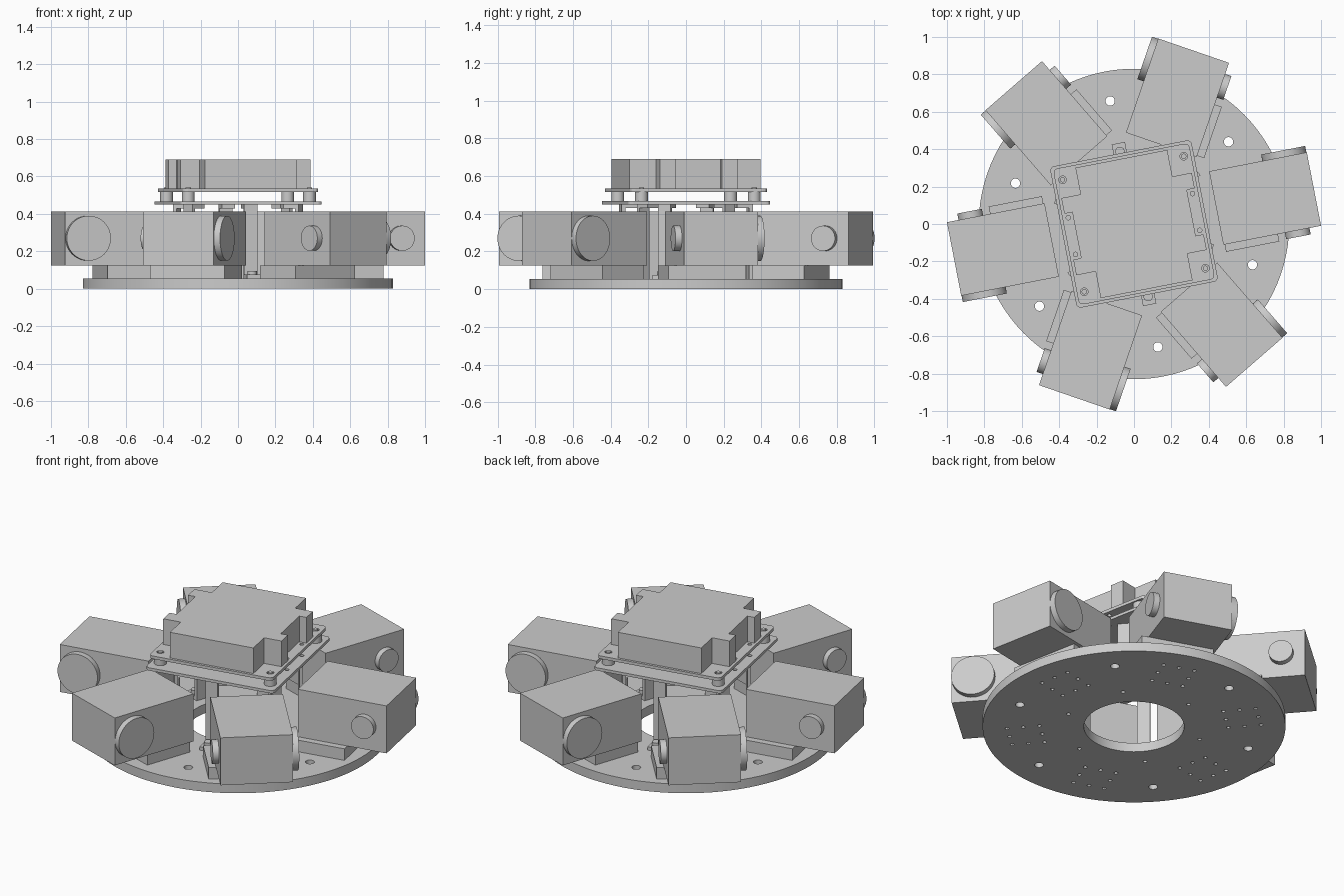
import bpy, bmesh, math
from mathutils import Matrix, Vector

old = bpy.data.objects.get("Cube")
if old:
    bpy.data.objects.remove(old, do_unlink=True)

grey = bpy.data.materials.new("light_grey")
grey.use_nodes = True
GREY = (0.6, 0.6, 0.6, 1)
grey.diffuse_color = GREY
grey.node_tree.nodes["Principled BSDF"].inputs["Base Color"].default_value = GREY

TURN = math.radians(11)
SIXTH = math.pi / 3


def finish(name, bm, angle=TURN):
    mesh = bpy.data.meshes.new(name)
    bm.to_mesh(mesh)
    bm.free()
    mesh.materials.append(grey)
    ob = bpy.data.objects.new(name, mesh)
    ob.rotation_euler.z = angle
    bpy.context.collection.objects.link(ob)
    return ob


def add_box(bm, u, v, z):
    size = Vector((u[1] - u[0], v[1] - v[0], z[1] - z[0]))
    mid = Vector((sum(u), sum(v), sum(z))) / 2
    bmesh.ops.create_cube(bm, size=1, matrix=Matrix.Translation(mid) @ Matrix.Diagonal(size).to_4x4())


def add_cyl(bm, mid, r, depth, axis="Z", sides=24):
    rot = Matrix.Rotation(math.pi / 2, 4, "X") if axis == "Y" else Matrix()
    bmesh.ops.create_cone(bm, cap_ends=True, segments=sides, radius1=r, radius2=r,
                          depth=depth, matrix=Matrix.Translation(mid) @ rot)


def smooth(ob):
    bpy.ops.object.select_all(action="DESELECT")
    ob.select_set(True)
    bpy.context.view_layer.objects.active = ob
    bpy.ops.object.shade_smooth_by_angle(angle=math.radians(30))


def cut(ob, cutter):
    cutter.hide_render = True
    mod = ob.modifiers.new("holes", "BOOLEAN")
    mod.operation, mod.solver, mod.object = "DIFFERENCE", "EXACT", cutter
    bpy.context.view_layer.update()
    done = bpy.data.meshes.new_from_object(ob.evaluated_get(bpy.context.evaluated_depsgraph_get()))
    ob.modifiers.clear()
    ob.data = done
    bpy.data.objects.remove(cutter, do_unlink=True)


def prism(name, outline, z0, z1):
    bm = bmesh.new()
    face = bm.faces.new([bm.verts.new((x, y, z0)) for x, y in outline])
    top = bmesh.ops.extrude_face_region(bm, geom=[face])
    bmesh.ops.translate(bm, vec=(0, 0, z1 - z0),
                        verts=[g for g in top["geom"] if isinstance(g, bmesh.types.BMVert)])
    bmesh.ops.recalc_face_normals(bm, faces=bm.faces)
    return finish(name, bm)


# Round base plate with a centre opening and screw holes
bm = bmesh.new()
add_cyl(bm, (0, 0, 0.0275), 0.83, 0.055, sides=96)
base = finish("base_plate", bm)
bm = bmesh.new()
add_cyl(bm, (0, 0, 0), 0.275, 0.3, sides=64)
for k in range(6):
    ang = k * SIXTH
    for r, hole in ((0.67, 0.025), (0.385, 0.011)):
        p = Matrix.Rotation(ang + SIXTH / 2, 3, "Z") @ Vector((r, 0, 0))
        add_cyl(bm, p, hole, 0.3, sides=20)
    for i in (-1, 0, 1):
        for j in (-1, 0, 1):
            if i or j:
                p = Matrix.Rotation(ang, 3, "Z") @ Vector((0.6 + i * 0.09, j * 0.09, 0))
                add_cyl(bm, p, 0.011, 0.3, sides=12)
cut(base, finish("hole_cutter", bm))
smooth(base)

# Six motor units: housing, mount and pivot discs
for k in range(6):
    ang = TURN + k * SIXTH
    bm = bmesh.new()
    add_box(bm, (0.448, 0.98), (-0.2, 0.2), (0.125, 0.412))
    finish("motor_housing", bm, ang)
    bm = bmesh.new()
    add_box(bm, (0.455, 0.745), (-0.24, 0.18), (0.055, 0.125))
    finish("motor_mount", bm, ang)
    bm = bmesh.new()
    add_cyl(bm, (0.858, 0.2175, 0.27), 0.12, 0.035, "Y", 48)
    smooth(finish("large_pivot_disc", bm, ang))
    bm = bmesh.new()
    add_cyl(bm, (0.85, -0.2175, 0.27), 0.067, 0.035, "Y", 40)
    smooth(finish("small_pivot_disc", bm, ang))

# Six angle brackets carrying the platform
for k in range(6):
    ang = TURN + (k + 0.5) * SIXTH
    bm = bmesh.new()
    add_box(bm, (0.335, 0.355), (-0.036, 0.036), (0.055, 0.45))
    add_box(bm, (0.355, 0.44), (-0.036, 0.036), (0.055, 0.075))
    add_box(bm, (0.27, 0.335), (-0.036, 0.036), (0.43, 0.45))
    finish("support_bracket", bm, ang)
    bm = bmesh.new()
    add_cyl(bm, (0.395, 0, 0.085), 0.025, 0.02)
    smooth(finish("bracket_screw", bm, ang))


# Two thin platform plates with rounded corners
def rounded(h, r):
    pts = []
    for q in range(4):
        a0 = q * math.pi / 2
        c = Matrix.Rotation(a0, 2) @ Vector((h - r, h - r))
        for s in range(5):
            a = a0 + s * math.pi / 8
            pts.append((c.x + r * math.cos(a), c.y + r * math.sin(a)))
    return pts


CORNERS = [(a * 0.33, b * 0.305) for a in (-1, 1) for b in (-1, 1)]
for name, h, z0, z1 in (("lower_platform", 0.385, 0.45, 0.467), ("upper_platform", 0.37, 0.517, 0.535)):
    plate = prism(name, rounded(h, 0.025), z0, z1)
    bm = bmesh.new()
    for x, y in CORNERS:
        add_cyl(bm, (x, y, z1), 0.02, 0.1)
    for a in (-1, 1):
        for b in (-1, 1):
            add_cyl(bm, (a * 0.338, b * 0.1, z1), 0.012, 0.1, sides=16)
    cut(plate, finish("hole_cutter", bm))

# Spacers between the plates
for x, y in CORNERS:
    bm = bmesh.new()
    add_cyl(bm, (x, y, 0.492), 0.034, 0.05)
    add_cyl(bm, (x, y, 0.5), 0.014, 0.08, sides=16)
    smooth(finish("platform_spacer", bm))

# Electronics case: notched corners and side recesses
quarter = [(0.312, 0), (0.312, 0.125), (0.355, 0.125), (0.355, 0.21), (0.25, 0.21), (0.25, 0.355)]
half = quarter + [(-x, y) for x, y in reversed(quarter)]
outline = half[:-1] + [(x, -y) for x, y in reversed(half)][:-1]
outline = [p for p in outline if p[1]]
prism("electronics_case", outline, 0.535, 0.69)
